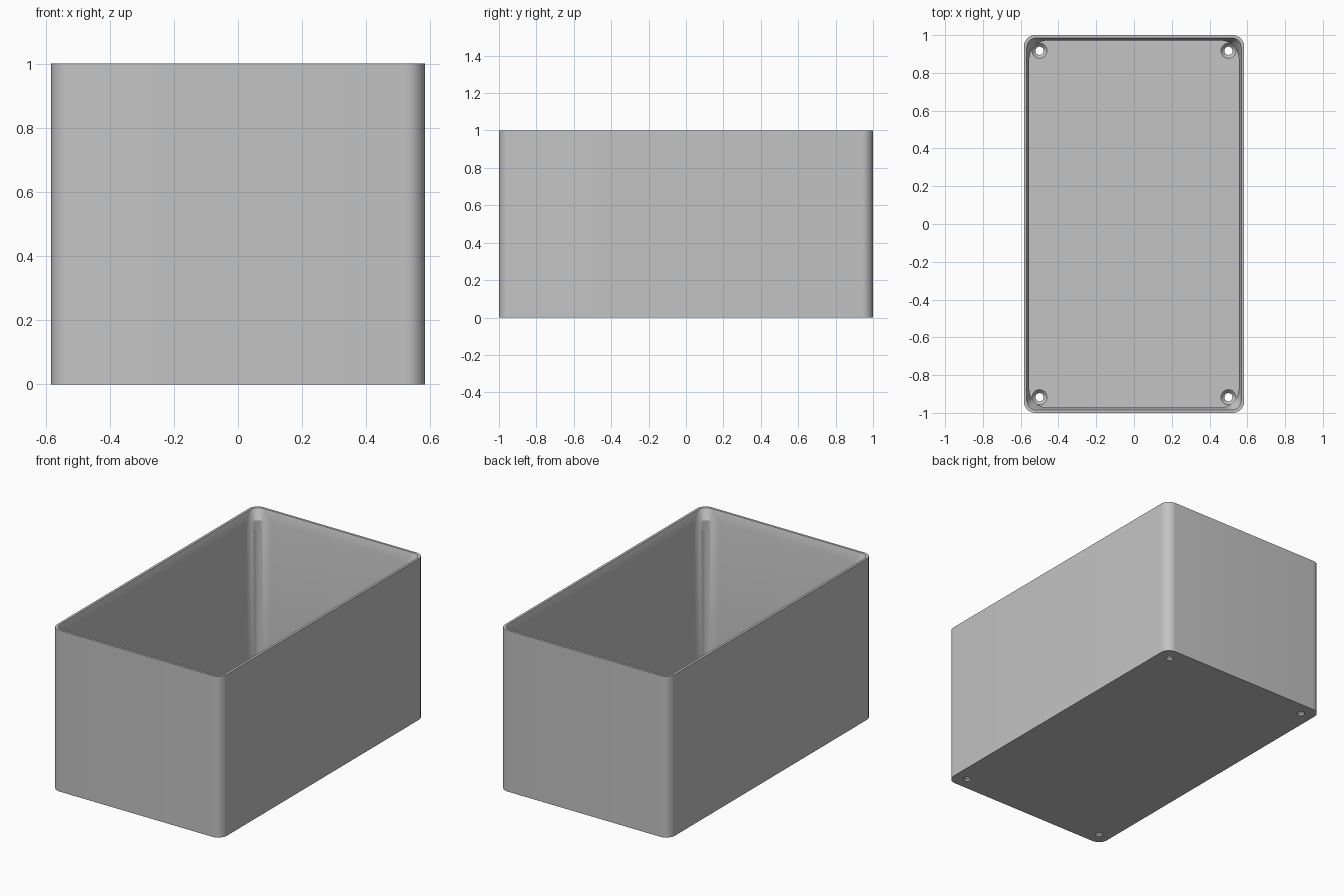
import bpy, bmesh, math

if "Cube" in bpy.data.objects:
    bpy.data.objects.remove(bpy.data.objects["Cube"], do_unlink=True)

HALF_X, HALF_Y, HEIGHT = 0.583, 1.0, 1.0
FLOOR = 0.03

grey = bpy.data.materials.new("plain grey")
grey.use_nodes = True
colour = (0.55, 0.55, 0.55, 1)
grey.diffuse_color = colour
grey.node_tree.nodes["Principled BSDF"].inputs["Base Color"].default_value = colour


def rounded_ring(bm, inset, radius, z, steps=10):
    """Rounded rectangle of vertices, inset from the outer walls."""
    ring = []
    for corner, (sx, sy) in enumerate([(1, 1), (-1, 1), (-1, -1), (1, -1)]):
        cx = sx * (HALF_X - inset - radius)
        cy = sy * (HALF_Y - inset - radius)
        for i in range(steps + 1):
            a = (corner + i / steps) * math.pi / 2
            ring.append(bm.verts.new((cx + radius * math.cos(a), cy + radius * math.sin(a), z)))
    return ring


def loft(bm, rings):
    """Bridge successive rings and close both ends."""
    for low, high in zip(rings, rings[1:]):
        n = len(low)
        for i in range(n):
            j = (i + 1) % n
            bm.faces.new((low[i], low[j], high[j], high[i]))
    bm.faces.new(rings[0])
    bm.faces.new(rings[-1])
    bmesh.ops.recalc_face_normals(bm, faces=bm.faces)


def make_object(name, bm):
    mesh = bpy.data.meshes.new(name)
    bm.to_mesh(mesh)
    bm.free()
    obj = bpy.data.objects.new(name, mesh)
    bpy.context.collection.objects.link(obj)
    mesh.materials.append(grey)
    return obj


# Box shell: outer wall, flat rim, sloped lip, inner wall and floor
bm = bmesh.new()
sections = [(0, 0.06, 0), (0, 0.06, HEIGHT), (0.015, 0.05, HEIGHT),
            (0.028, 0.1, 0.94), (0.028, 0.1, FLOOR)]
loft(bm, [rounded_ring(bm, *s) for s in sections])
box = make_object("box_shell", bm)

# Countersunk screw holes with a driver clearance above each one
bm = bmesh.new()
profile = [(0.022, -0.1), (0.022, 0.01), (0.04, FLOOR), (0.04, 0.88)]
SIDES = 32
for sx in (-1, 1):
    for sy in (-1, 1):
        rings = []
        for r, z in profile:
            angles = [2 * math.pi * i / SIDES for i in range(SIDES)]
            rings.append([bm.verts.new((sx * 0.5 + r * math.cos(a), sy * 0.917 + r * math.sin(a), z))
                          for a in angles])
        loft(bm, rings)
cutter = make_object("screw_hole_cutter", bm)
cutter.hide_render = True
cutter.hide_set(True)

cut = box.modifiers.new("screw_holes", "BOOLEAN")
cut.operation = "DIFFERENCE"
cut.solver = "EXACT"
cut.object = cutter

# Apply the cut, remove the helper and smooth the rounded corners
bpy.ops.object.select_all(action="DESELECT")
box.select_set(True)
bpy.context.view_layer.objects.active = box
bpy.ops.object.modifier_apply(modifier=cut.name)
bpy.data.objects.remove(cutter, do_unlink=True)
bpy.ops.object.shade_smooth_by_angle(angle=math.radians(30))
